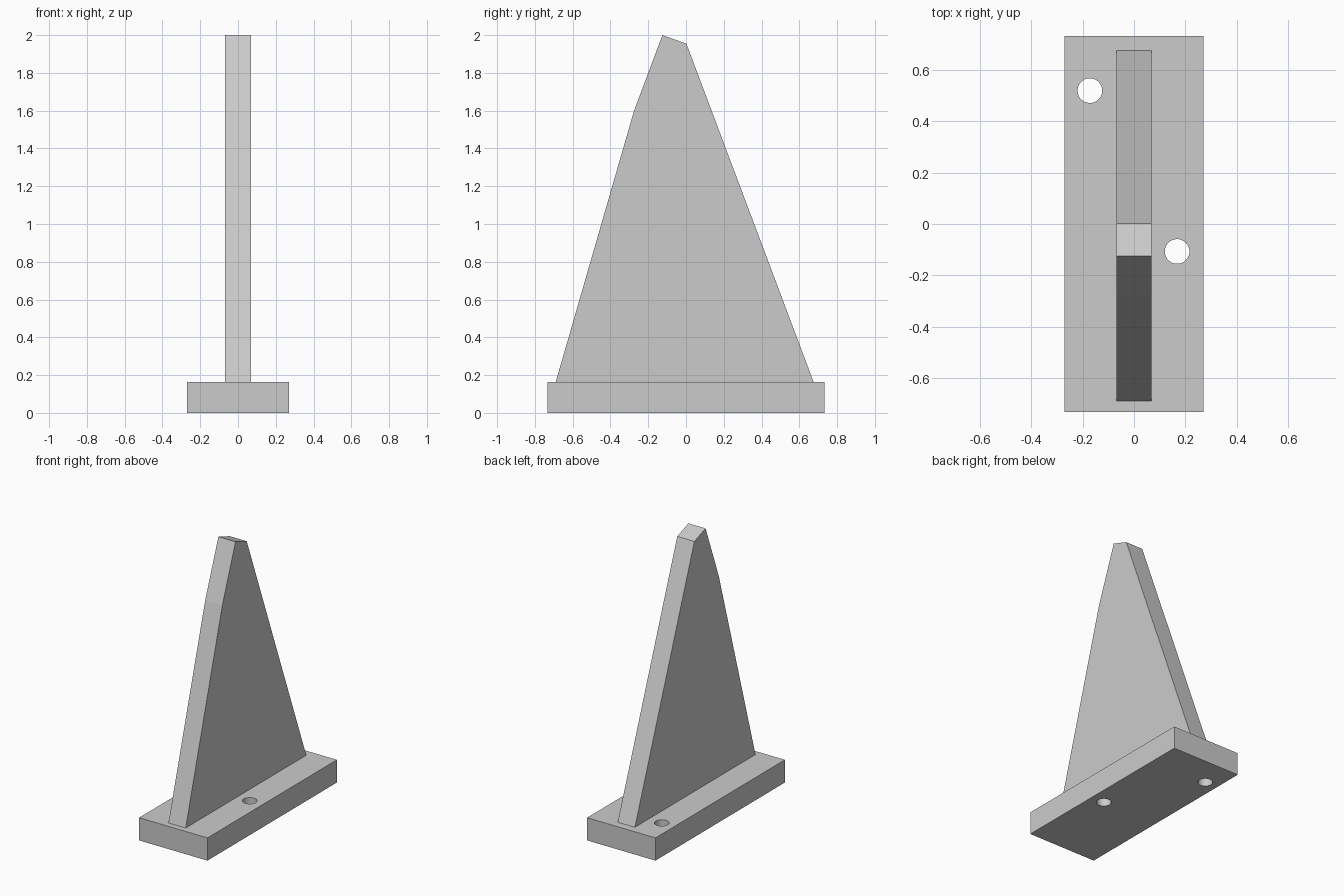
import bpy
import bmesh

cube = bpy.data.objects.get("Cube")
if cube:
    bpy.data.objects.remove(cube, do_unlink=True)

BASE_X, BASE_Y, BASE_Z = 0.271, 0.733, 0.163
FIN_HALF = 0.068

grey = bpy.data.materials.new("plain_grey")
grey.use_nodes = True
colour = (0.6, 0.6, 0.6, 1)
grey.diffuse_color = colour
grey.node_tree.nodes["Principled BSDF"].inputs["Base Color"].default_value = colour


def extrude_outline(name, points, direction):
    """Make a closed solid by sweeping a flat outline along a direction."""
    bm = bmesh.new()
    face = bm.faces.new([bm.verts.new(p) for p in points])
    swept = bmesh.ops.extrude_face_region(bm, geom=[face], use_keep_orig=True)
    verts = [v for v in swept["geom"] if isinstance(v, bmesh.types.BMVert)]
    bmesh.ops.translate(bm, verts=verts, vec=direction)
    bmesh.ops.recalc_face_normals(bm, faces=bm.faces)
    mesh = bpy.data.meshes.new(name)
    bm.to_mesh(mesh)
    bm.free()
    mesh.materials.append(grey)
    obj = bpy.data.objects.new(name, mesh)
    bpy.context.collection.objects.link(obj)
    return obj


# Rectangular foot plate
corners = [(-1, -1), (1, -1), (1, 1), (-1, 1)]
base = extrude_outline("base_plate",
                       [(x * BASE_X, y * BASE_Y, 0) for x, y in corners],
                       (0, 0, BASE_Z))

# Two screw holes drilled through the plate
for x, y in [(-0.172, 0.52), (0.168, -0.107)]:
    bpy.ops.mesh.primitive_cylinder_add(vertices=48, radius=0.048, depth=1,
                                        location=(x, y, 0))
    cutter = bpy.context.object
    cutter.name = "hole_cutter"
    cutter.hide_render = True
    cutter.data.materials.append(grey)
    drill = base.modifiers.new("screw_hole", 'BOOLEAN')
    drill.operation = 'DIFFERENCE'
    drill.solver = 'EXACT'
    drill.object = cutter
    bpy.ops.object.select_all(action='DESELECT')
    base.select_set(True)
    bpy.context.view_layer.objects.active = base
    bpy.ops.object.modifier_apply(modifier=drill.name)
    bpy.data.objects.remove(cutter, do_unlink=True)
bpy.ops.object.shade_smooth_by_angle()

# Tall tapering fin with a kinked front edge and slanted tip
profile = [(-0.69, BASE_Z), (-0.275, 1.6), (-0.125, 2), (0.002, 1.955), (0.676, BASE_Z)]
extrude_outline("upright_fin", [(-FIN_HALF, y, z) for y, z in profile],
                (2 * FIN_HALF, 0, 0))
